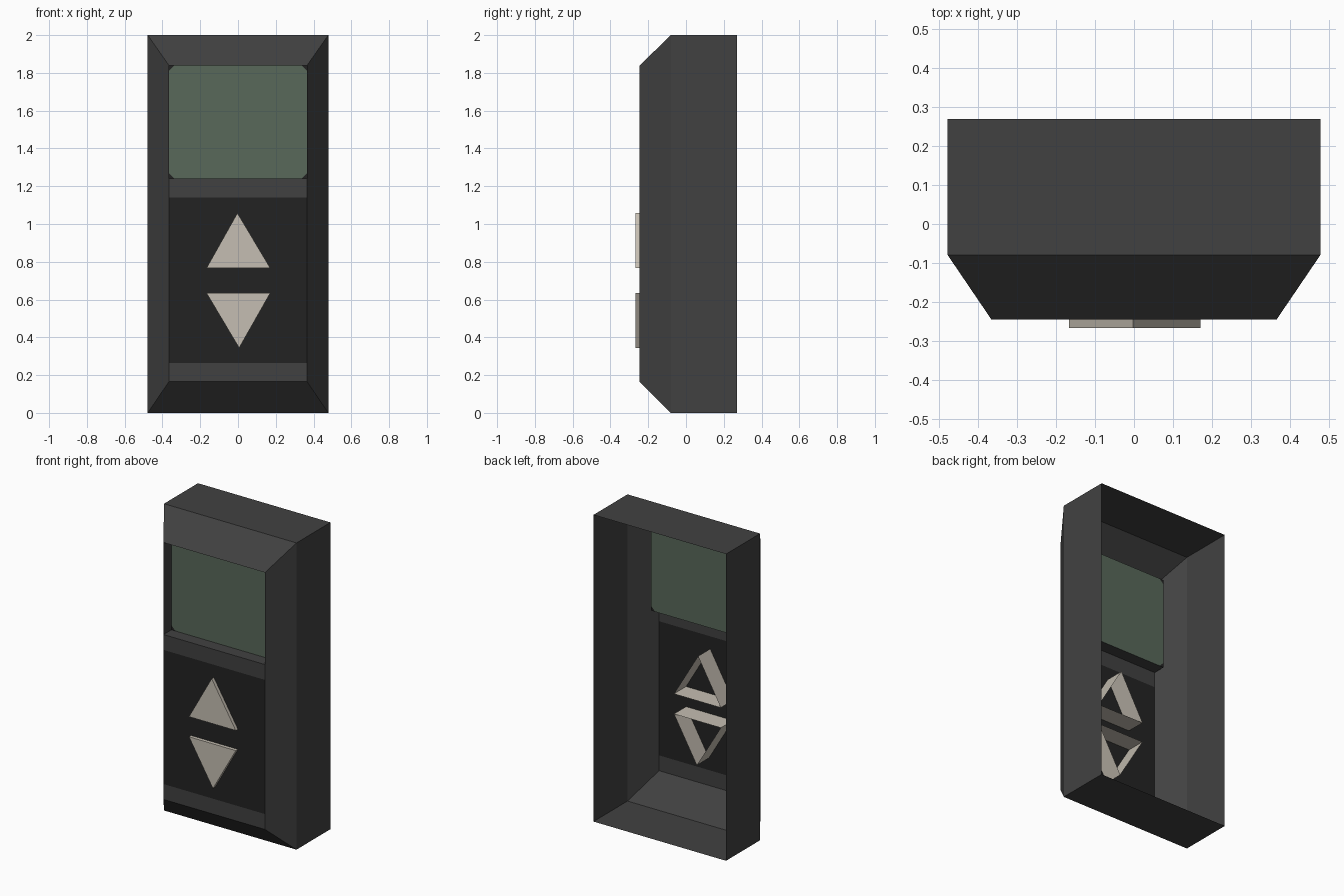
import bpy, bmesh

if "Cube" in bpy.data.objects:
    bpy.data.objects.remove(bpy.data.objects["Cube"])


def material(name, rgb):
    m = bpy.data.materials.new(name)
    m.diffuse_color = (*rgb, 1)
    m.use_nodes = True
    m.node_tree.nodes["Principled BSDF"].inputs["Base Color"].default_value = m.diffuse_color
    return m


CASING = material("charcoal casing", (0.053, 0.053, 0.053))
PANEL = material("near black panel", (0.0165, 0.0165, 0.0165))
GLASS = material("grey green screen", (0.098, 0.138, 0.102))
BUTTON = material("warm grey button", (0.56, 0.515, 0.445))


def finish(bm, name, *mats):
    mesh = bpy.data.meshes.new(name)
    bm.to_mesh(mesh)
    bm.free()
    for m in mats:
        mesh.materials.append(m)
    obj = bpy.data.objects.new(name, mesh)
    bpy.context.collection.objects.link(obj)
    return obj


def ring(bm, points, y):
    return [bm.verts.new((x, y, z)) for x, z in points]


def bridge(bm, front, back):
    """Walls between two rings given anticlockwise as seen from the front."""
    n = len(front)
    for i in range(n):
        j = (i + 1) % n
        bm.faces.new((front[j], front[i], back[i], back[j]))


def rect(x, z0, z1):
    return [(-x, z0), (x, z0), (x, z1), (-x, z1)]


FRONT, SHOULDER, BACK = -0.245, -0.08, 0.27
HALF, INNER = 0.478, 0.366
LOW, HIGH = 0.165, 1.84
SCREEN_Z, SCREEN_Y = 1.24, -0.164

# casing: open-backed shell with a sloped bezel
bm = bmesh.new()
back = ring(bm, rect(HALF, 0, 2), BACK)
shoulder = ring(bm, rect(HALF, 0, 2), SHOULDER)
front = ring(bm, rect(INNER, LOW, HIGH), FRONT)
bridge(bm, shoulder, back)
bridge(bm, front, shoulder)
# front bands above and below the button panel
for z0, z1 in ((LOW, 0.265), (1.14, SCREEN_Z)):
    bm.faces.new(ring(bm, rect(INNER, z0, z1), FRONT))
# recess walls around the screen
bridge(bm, ring(bm, rect(INNER, SCREEN_Z, HIGH), SCREEN_Y),
       ring(bm, rect(INNER, SCREEN_Z, HIGH), FRONT))
finish(bm, "casing", CASING)

# dark button panel, flush with the bands
bm = bmesh.new()
bm.faces.new(ring(bm, rect(INNER, 0.265, 1.14), FRONT))
finish(bm, "button_panel", PANEL)

# recessed screen with small dark clipped corners
bm = bmesh.new()
c = 0.03
outline = []
for x, z, first_x in ((-INNER, SCREEN_Z, False), (INNER, SCREEN_Z, True),
                      (INNER, HIGH, False), (-INNER, HIGH, True)):
    along_x = (x - c if x > 0 else x + c, z)
    along_z = (x, z + c if z == SCREEN_Z else z - c)
    pair = [along_x, along_z] if first_x else [along_z, along_x]
    outline += pair
    corner = bm.faces.new(ring(bm, [pair[0], (x, z), pair[1]], SCREEN_Y))
    corner.material_index = 1
bm.faces.new(ring(bm, outline, SCREEN_Y))
finish(bm, "screen", GLASS, PANEL)


# arrow buttons: capped triangular tubes, open at the back
def arrow(name, points):
    bm = bmesh.new()
    cap = ring(bm, points, -0.267)
    bm.faces.new(cap)
    bridge(bm, cap, ring(bm, points, -0.12))
    finish(bm, name, BUTTON)


arrow("up_button", [(-0.167, 0.766), (0.171, 0.766), (-0.003, 1.058)])
arrow("down_button", [(-0.167, 0.635), (0.006, 0.344), (0.171, 0.635)])
